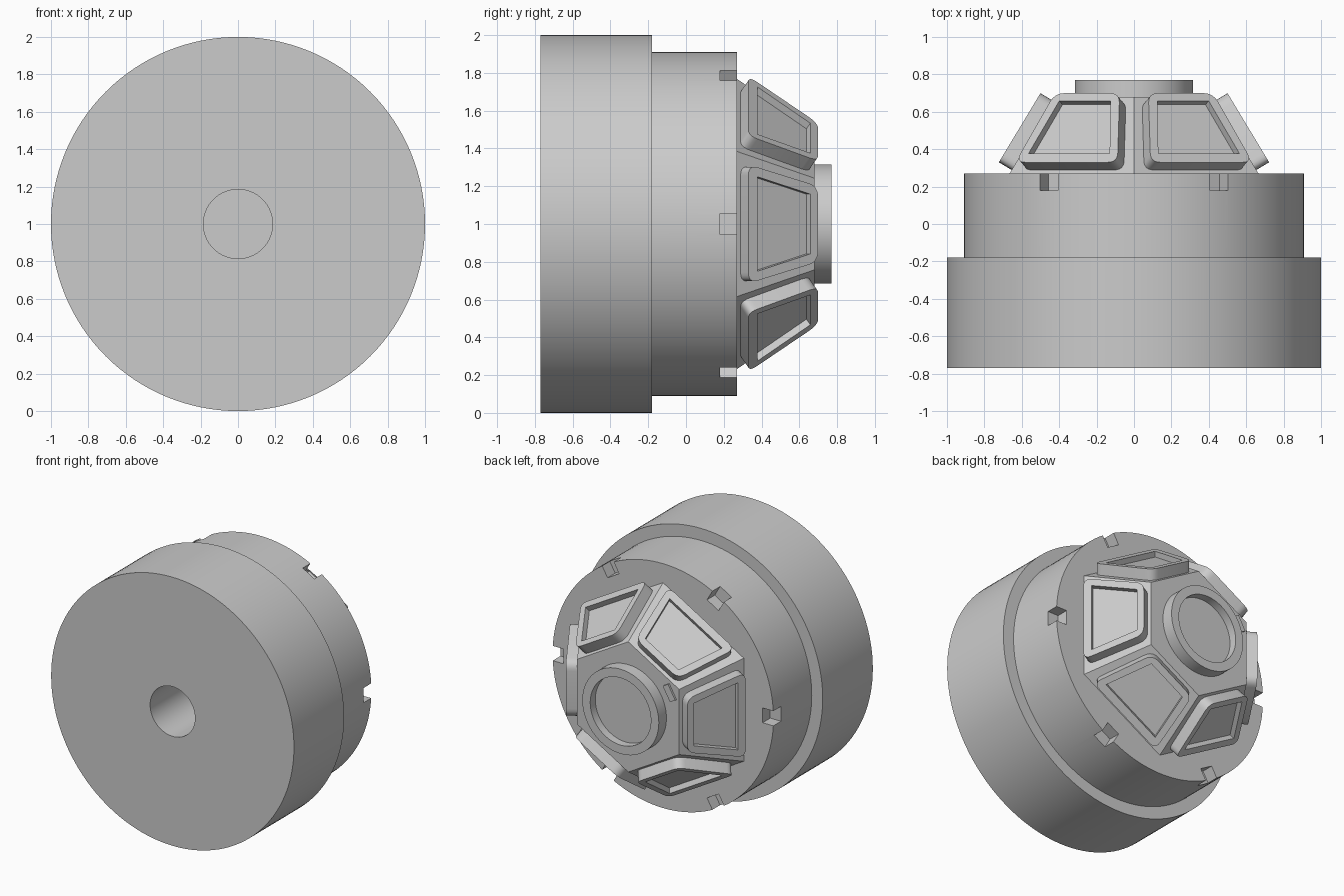
import bpy, bmesh
from math import radians, sin, cos, pi
from mathutils import Matrix, Vector

if "Cube" in bpy.data.objects:
    bpy.data.objects.remove(bpy.data.objects["Cube"])

CENTRE = Vector((0, 0, 1))
AXIS = Vector((0, 1, 0))
TILT = radians(31)


def make_object(name, bm, smooth=True):
    bmesh.ops.recalc_face_normals(bm, faces=bm.faces[:])
    mesh = bpy.data.meshes.new(name)
    bm.to_mesh(mesh)
    bm.free()
    ob = bpy.data.objects.new(name, mesh)
    bpy.context.collection.objects.link(ob)
    if smooth:
        shade(ob)
    return ob


def shade(ob):
    bpy.ops.object.select_all(action='DESELECT')
    ob.select_set(True)
    bpy.context.view_layer.objects.active = ob
    bpy.ops.object.shade_smooth_by_angle(angle=radians(25))


def lathe(name, profile, steps=128):
    """Spin a (radius, y) profile around the long axis, starting at the top."""
    bm = bmesh.new()
    vs = [bm.verts.new((0, y, 1 + r)) for r, y in profile]
    es = [bm.edges.new(pair) for pair in zip(vs, vs[1:])]
    bmesh.ops.spin(bm, geom=vs + es, cent=CENTRE, axis=AXIS,
                   angle=2 * pi, steps=steps, use_duplicate=False)
    bmesh.ops.remove_doubles(bm, verts=bm.verts[:], dist=1e-4)
    return make_object(name, bm, smooth=steps > 12)


def prism(name, pts, z0, z1):
    bm = bmesh.new()
    face = bm.faces.new([bm.verts.new((x, y, z0)) for x, y in pts])
    ext = bmesh.ops.extrude_face_region(bm, geom=[face], use_keep_orig=True)
    top = [g for g in ext['geom'] if isinstance(g, bmesh.types.BMVert)]
    bmesh.ops.translate(bm, verts=top, vec=(0, 0, z1 - z0))
    return make_object(name, bm, smooth=False)


def rounded(pts, radius, n=6):
    """Round the corners of a 2D polygon with short quadratic curves."""
    out = []
    for i, p in enumerate(pts):
        p = Vector(p)
        a = p + (Vector(pts[i - 1]) - p).normalized() * radius
        b = p + (Vector(pts[(i + 1) % len(pts)]) - p).normalized() * radius
        for k in range(n + 1):
            t = k / n
            out.append(a * (1 - t) ** 2 + p * 2 * t * (1 - t) + b * t * t)
    return out


def cut(ob, cutter):
    mod = ob.modifiers.new("cut", 'BOOLEAN')
    mod.operation = 'DIFFERENCE'
    mod.solver = 'EXACT'
    mod.object = cutter
    bpy.ops.object.select_all(action='DESELECT')
    ob.select_set(True)
    bpy.context.view_layer.objects.active = ob
    bpy.ops.object.modifier_apply(modifier=mod.name)
    bpy.data.objects.remove(cutter)
    shade(ob)


# stepped round body with a blind bore in the front
body = lathe("body", [(0, .27), (.91, .27), (.91, -.18), (1, -.18), (1, -.77),
                      (.185, -.77), (.185, -.17), (0, -.17)])

# six notches in the back rim
bm = bmesh.new()
for i in range(6):
    turn = Matrix.Translation(CENTRE) @ Matrix.Rotation(i * pi / 3, 4, 'Y')
    bmesh.ops.create_cube(bm, size=1, matrix=turn @ Matrix.Translation((.91, .245, 0))
                          @ Matrix.Diagonal((.18, .13, .11, 1)))
cut(body, make_object("notch_cutter", bm, smooth=False))

# six-sided sloping turret
lathe("turret", [(0, .26), (.775, .26), (.485, .68), (0, .68)], steps=6)

# round window ring at the back
lathe("round_window", [(0, .67), (.315, .67), (.315, .77), (.25, .77),
                       (.25, .71), (0, .71)], steps=96)

# raised side window, reused on all six slopes
outer = [(-.315, .022), (.315, .022), (.2, .453), (-.2, .453)]
inner = [(-.25, .078), (.25, .078), (.158, .405), (-.158, .405)]
window = prism("side_window_0", rounded(outer, .06), -.02, .08)
cut(window, prism("window_cutter", inner, .04, .2))
for i in range(6):
    ob = window
    if i:
        ob = bpy.data.objects.new(f"side_window_{i}", window.data)
        bpy.context.collection.objects.link(ob)
    a = i * pi / 3
    e = Vector((cos(a), 0, sin(a)))
    up = -sin(TILT) * e + cos(TILT) * AXIS
    out = cos(TILT) * e + sin(TILT) * AXIS
    m = Matrix((up.cross(out), up, out)).transposed().to_4x4()
    m.translation = CENTRE + e * .665 + AXIS * .27
    ob.matrix_world = m

# small tab beside the round window
bm = bmesh.new()
bmesh.ops.create_cube(bm, size=1, matrix=Matrix.Translation(CENTRE)
                      @ Matrix.Rotation(-radians(150), 4, 'Y')
                      @ Matrix.Translation((.4, .68, 0))
                      @ Matrix.Diagonal((.05, .03, .12, 1)))
make_object("small_tab", bm, smooth=False)
